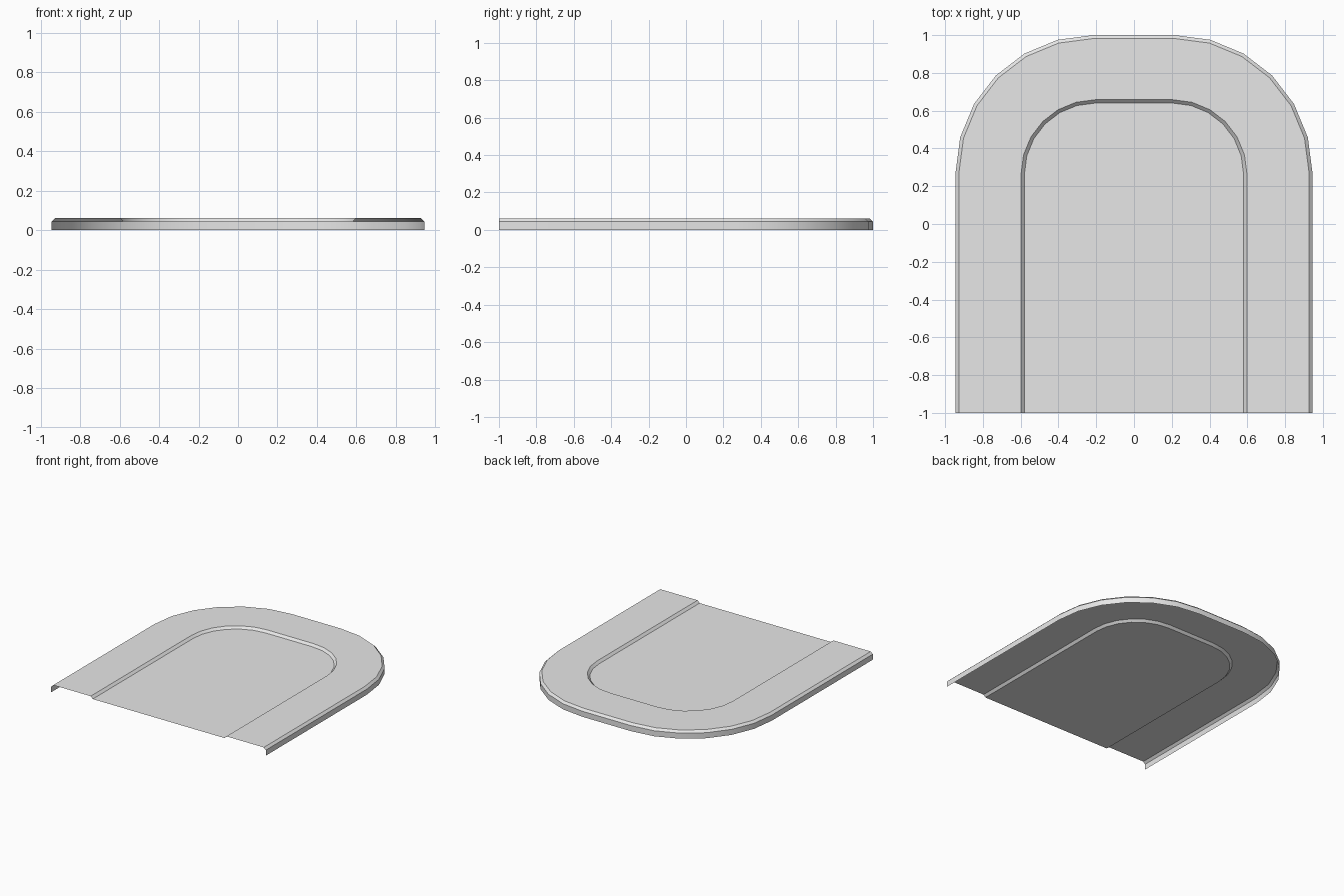
import bpy, bmesh, math

if "Cube" in bpy.data.objects:
    bpy.data.objects.remove(bpy.data.objects["Cube"])

FRONT = -1.0
SEGMENTS = 6  # facets per rounded corner


def arch(cx, cy, radius, z):
    """Open arch outline from the front right, around the back, to the front left."""
    right = [(cx + radius, FRONT, z)]
    for i in range(SEGMENTS + 1):
        a = math.pi / 2 * i / SEGMENTS
        right.append((cx + radius * math.cos(a), cy + radius * math.sin(a), z))
    return right + [(-x, y, h) for x, y, h in reversed(right)]


# Outlines from the bottom of the skirt inward to the recessed floor
outlines = [
    arch(0.215, 0.27, 0.73, 0.0),      # skirt bottom
    arch(0.215, 0.27, 0.73, 0.044),    # skirt top
    arch(0.215, 0.27, 0.712, 0.061),   # chamfer top
    arch(0.205, 0.265, 0.393, 0.061),  # inner rim edge
    arch(0.205, 0.265, 0.375, 0.043),  # floor edge
]

bm = bmesh.new()
loops = [[bm.verts.new(p) for p in line] for line in outlines]

# Skirt, chamfer, raised border and inner step
for outer, inner in zip(loops, loops[1:]):
    for i in range(len(outer) - 1):
        bm.faces.new((outer[i], outer[i + 1], inner[i + 1], inner[i]))

# Recessed floor
bm.faces.new(loops[-1])

mesh = bpy.data.meshes.new("arched_tray")
bm.to_mesh(mesh)
bm.free()

grey = bpy.data.materials.new("light grey")
grey.diffuse_color = (0.8, 0.8, 0.8, 1)
grey.use_nodes = True
grey.node_tree.nodes["Principled BSDF"].inputs["Base Color"].default_value = grey.diffuse_color
mesh.materials.append(grey)

tray = bpy.data.objects.new("arched_tray", mesh)
bpy.context.collection.objects.link(tray)
bpy.context.view_layer.objects.active = tray
tray.select_set(True)
bpy.ops.object.shade_smooth_by_angle(angle=math.radians(30))
